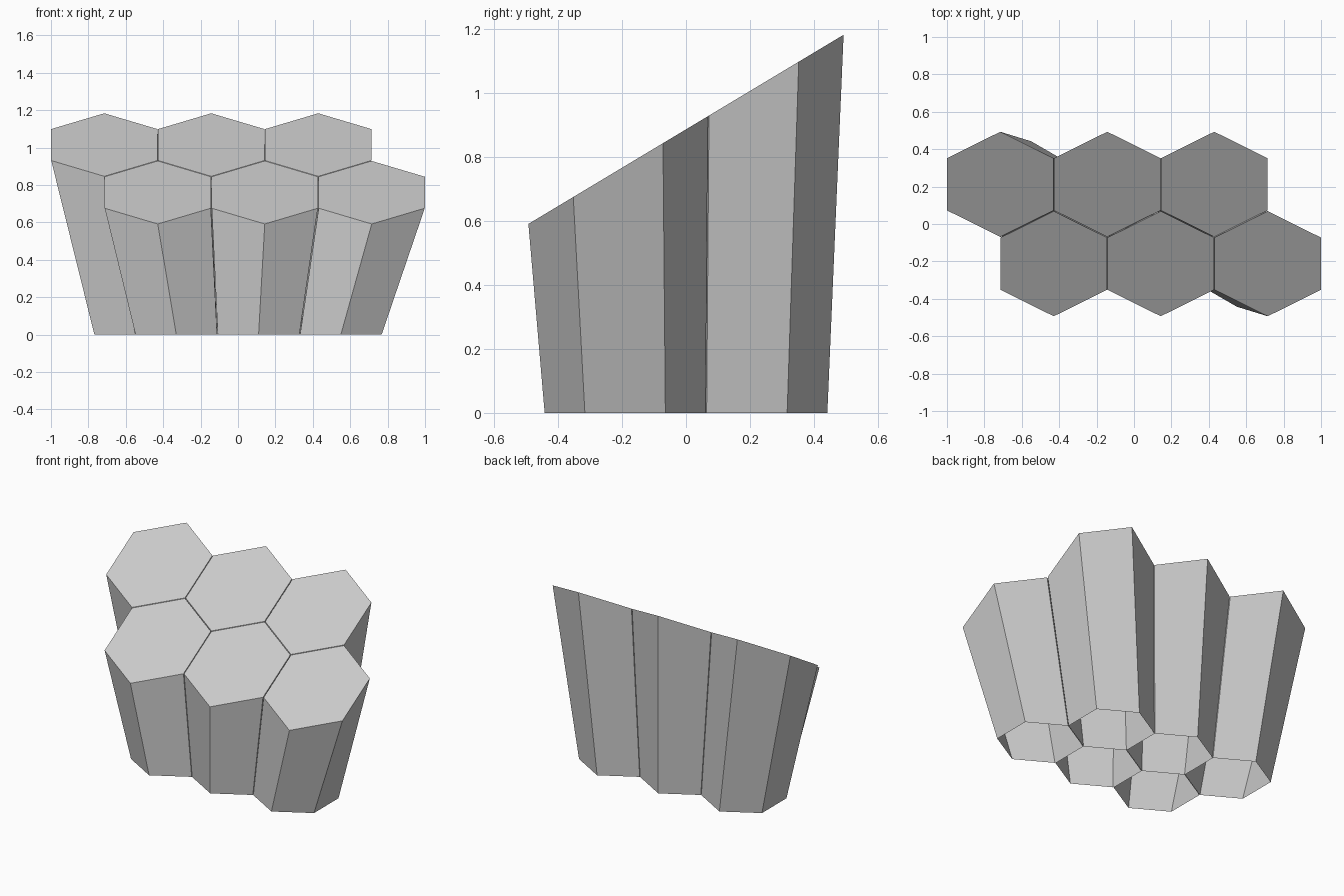
import bpy
import bmesh
from math import sin, cos, pi

cube = bpy.data.objects.get("Cube")
if cube:
    bpy.data.objects.remove(cube, do_unlink=True)

grey = bpy.data.materials.new("light_grey")
grey.use_nodes = True
colour = (0.6, 0.6, 0.6, 1)
grey.diffuse_color = colour
grey.node_tree.nodes["Principled BSDF"].inputs["Base Color"].default_value = colour

# Spacing of the cells and half widths of the hexagons, at the foot and the top
FOOT_PITCH, FOOT_HALF = 0.44, 0.218
TOP_PITCH, TOP_HALF = 0.572, 0.2835
MID_HEIGHT, SLOPE = 0.887, 0.6
TILT = 1 / (1 + SLOPE ** 2) ** 0.5   # a regular hexagon laid on the slope


def hexagon(bm, col, row, pitch, half, squash, height):
    """Ring of six points with corners towards the front and back."""
    cx, cy = col * pitch, row * pitch * cos(pi / 6)
    radius = half / cos(pi / 6)
    ring = []
    for i in range(6):
        a = pi / 6 + i * pi / 3
        x = cx + radius * cos(a)
        y = (cy + radius * sin(a)) * squash
        ring.append(bm.verts.new((x, y, height(y))))
    return ring


def column(name, col, row):
    """Flaring six-sided column with a sloping cap and an open foot."""
    bm = bmesh.new()
    foot = hexagon(bm, col, row, FOOT_PITCH, FOOT_HALF, 1, lambda y: 0)
    top = hexagon(bm, col, row, TOP_PITCH, TOP_HALF, TILT,
                  lambda y: MID_HEIGHT + SLOPE * y)
    for i in range(6):
        j = (i + 1) % 6
        bm.faces.new((foot[i], foot[j], top[j], top[i]))
    bm.faces.new(top)
    mesh = bpy.data.meshes.new(name)
    bm.to_mesh(mesh)
    bm.free()
    mesh.materials.append(grey)
    bpy.context.collection.objects.link(bpy.data.objects.new(name, mesh))


# Two staggered rows of three columns
for row_name, row, shift in (("front", -0.5, 0.25), ("back", 0.5, -0.25)):
    for side, step in (("right", -1), ("middle", 0), ("left", 1)):
        column(f"{row_name}_{side}_column", step + shift, row)
